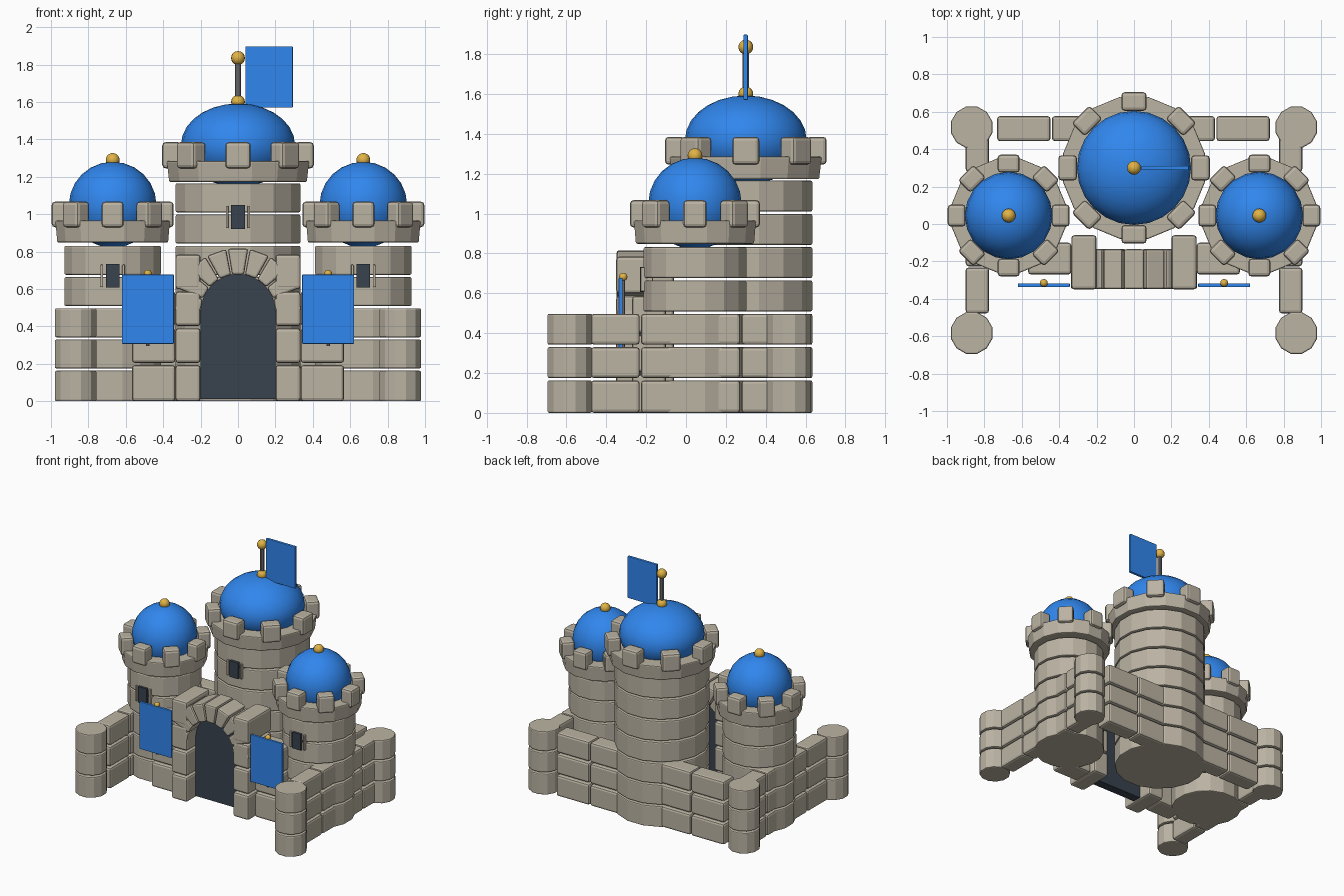
import bpy, bmesh
from math import pi, sin, cos, radians
from mathutils import Matrix, Vector

if "Cube" in bpy.data.objects:
    bpy.data.objects.remove(bpy.data.objects["Cube"])


def material(name, rgb):
    m = bpy.data.materials.new(name)
    m.diffuse_color = (*rgb, 1)
    m.use_nodes = True
    m.node_tree.nodes["Principled BSDF"].inputs["Base Color"].default_value = m.diffuse_color
    return m


STONE = material("stone", (0.50, 0.455, 0.37))
BLUE = material("blue", (0.03, 0.24, 0.85))
GOLD = material("gold", (0.75, 0.45, 0.06))
DARK = material("dark", (0.04, 0.055, 0.075))
STEEL = material("steel", (0.22, 0.22, 0.23))


def finish(name, bm, mat, bevel=0, limit=30, smooth=None):
    bmesh.ops.recalc_face_normals(bm, faces=bm.faces)
    me = bpy.data.meshes.new(name)
    bm.to_mesh(me)
    bm.free()
    me.materials.append(mat)
    ob = bpy.data.objects.new(name, me)
    bpy.context.collection.objects.link(ob)
    if bevel:
        b = ob.modifiers.new("bevel", 'BEVEL')
        b.width, b.segments = bevel, 2
        b.limit_method, b.angle_limit = 'ANGLE', radians(limit)
    if smooth:
        bpy.ops.object.select_all(action='DESELECT')
        ob.select_set(True)
        bpy.context.view_layer.objects.active = ob
        bpy.ops.object.shade_smooth_by_angle(angle=radians(smooth))
    return ob


def boxes(name, spans, mat=STONE, bevel=0.016):
    """Each span is (x0, x1, y0, y1, z0, z1)."""
    bm = bmesh.new()
    for x0, x1, y0, y1, z0, z1 in spans:
        m = Matrix.Translation(((x0 + x1) / 2, (y0 + y1) / 2, (z0 + z1) / 2))
        bmesh.ops.create_cube(bm, size=1, matrix=m @ Matrix.Diagonal((x1 - x0, y1 - y0, z1 - z0, 1)))
    return finish(name, bm, mat, bevel)


def drums(name, x, y, levels, r0, r1, sides, mat=STONE, bevel=0.008):
    """Stack of separate cylinders, one per (z0, z1) level."""
    bm = bmesh.new()
    for z0, z1 in levels:
        m = Matrix.Translation((x, y, (z0 + z1) / 2)) @ Matrix.Rotation(pi / sides, 4, 'Z')
        bmesh.ops.create_cone(bm, cap_ends=True, segments=sides, radius1=r0, radius2=r1, depth=z1 - z0, matrix=m)
    return finish(name, bm, mat, bevel, 50)


def ball(name, pos, r, rz, mat, u=16, v=10):
    bm = bmesh.new()
    bmesh.ops.create_uvsphere(bm, u_segments=u, v_segments=v, radius=1,
                              matrix=Matrix.Translation(pos) @ Matrix.Diagonal((r, r, rz, 1)))
    return finish(name, bm, mat, smooth=40)


def extruded(name, outlines, y0, y1, mat, bevel=0):
    """Extrude x-z outlines from y0 to y1."""
    bm = bmesh.new()
    for pts in outlines:
        face = bm.faces.new([bm.verts.new((x, y0, z)) for x, z in pts])
        ext = bmesh.ops.extrude_face_region(bm, geom=[face])
        verts = [g for g in ext["geom"] if isinstance(g, bmesh.types.BMVert)]
        bmesh.ops.translate(bm, verts=verts, vec=(0, y1 - y0, 0))
    return finish(name, bm, mat, bevel)


def courses(n, h=0.167, gap=0.008):
    return [(i * h + (gap if i else 0), (i + 1) * h - gap * 0.5) for i in range(n)]


# Battlement: eight bevelled blocks around a ring
def merlons(name, x, y, r_mid, z0, z1, width, depth):
    bm = bmesh.new()
    for i in range(8):
        m = (Matrix.Translation((x, y, (z0 + z1) / 2)) @ Matrix.Rotation(i * pi / 4, 4, 'Z')
             @ Matrix.Translation((r_mid, 0, 0)) @ Matrix.Diagonal((depth, width, z1 - z0, 1)))
        bmesh.ops.create_cube(bm, size=1, matrix=m)
    finish(name, bm, STONE, 0.018)


def window(name, x, y, z):
    boxes(name, [(x - 0.037, x + 0.037, y - 0.015, y + 0.05, z - 0.063, z + 0.063)], DARK, 0)
    boxes(name + "_jambs", [(x + s * 0.058 - 0.007, x + s * 0.058 + 0.007, y - 0.012, y + 0.05, z - 0.06, z + 0.06)
                            for s in (-1, 1)], STONE, 0.004)


# Central tower
drums("central_tower", 0, 0.3, courses(7), 0.34, 0.34, 16)
drums("central_tower_ring", 0, 0.3, [(1.172, 1.285)], 0.375, 0.388, 16)
merlons("central_merlons", 0, 0.3, 0.355, 1.245, 1.385, 0.135, 0.1)
ball("central_dome", (0, 0.3, 1.37), 0.305, 0.222, BLUE, 24, 14)
window("central_window", 0, -0.04, 0.985)

# Top flag and its pole
ball("central_finial", (0, 0.3, 1.60), 0.037, 0.037, GOLD)
drums("flag_pole", 0, 0.3, [(1.58, 1.84)], 0.017, 0.017, 10, STEEL, 0)
ball("flag_pole_ball", (0, 0.3, 1.835), 0.037, 0.037, GOLD)
boxes("top_flag", [(0.04, 0.293, 0.288, 0.31, 1.57, 1.897)], BLUE, 0.004)

# Parts that repeat on the left and right
for s, side in ((-1, "left"), (1, "right")):
    x = 0.67 * s
    drums(side + "_tower", x, 0.045, courses(5), 0.263, 0.263, 16)
    drums(side + "_tower_ring", x, 0.045, [(0.848, 0.965)], 0.302, 0.312, 16)
    merlons(side + "_merlons", x, 0.045, 0.278, 0.93, 1.067, 0.118, 0.096)
    ball(side + "_dome", (x, 0.045, 1.05), 0.234, 0.23, BLUE, 20, 12)
    ball(side + "_finial", (x, 0.045, 1.29), 0.037, 0.037, GOLD)
    window(side + "_window", x, -0.216, 0.67)

    # Corner posts and side wall
    for y, end in ((-0.583, "front"), (0.517, "back")):
        drums(f"{side}_{end}_post", 0.868 * s, y, courses(3), 0.115, 0.115, 12)
    xs = sorted((0.775 * s, 0.9 * s))
    boxes(side + "_wall", [(*xs, -0.478 + 0.252 * i, -0.232 + 0.252 * i, z0, z1)
                           for z0, z1 in courses(3) for i in range(4)])

    # Gate pillar and the lower wing beside it
    xs = sorted((0.2 * s, 0.335 * s))
    boxes(side + "_gate_pillar", [(*xs, -0.35, -0.06, z0, z1) for z0, z1 in courses(4, 0.197)])
    xs = sorted((0.335 * s, 0.567 * s))
    boxes(side + "_gate_wing", [(*xs, -0.27, -0.1, z0, z1) for z0, z1 in courses(3, 0.197)])

    # Hanging banner
    bx = 0.482 * s
    boxes(side + "_banner", [(bx - 0.139, bx + 0.139, -0.338, -0.318, 0.307, 0.677)], BLUE, 0.004)
    drums(side + "_banner_pole", bx, -0.315, [(0.295, 0.68)], 0.01, 0.01, 8, STEEL, 0)
    ball(side + "_banner_ball", (bx, -0.315, 0.682), 0.021, 0.021, GOLD, 12, 8)

# Back wall
boxes("back_wall", [(-0.732 + 0.293 * i, -0.446 + 0.293 * i, 0.443, 0.577, z0, z1)
                    for z0, z1 in courses(3) for i in range(5)])

# Gate arch of nine wedge stones
wedges = []
for i in range(9):
    a, b = radians(20 * i + 0.8), radians(20 * i + 19.2)
    wedges.append([(r * cos(t), 0.48 + r * sin(t)) for r, t in ((0.2, a), (0.34, a), (0.34, b), (0.2, b))])
extruded("gate_arch", wedges, -0.348, -0.135, STONE, 0.012)

# Round-topped gate door
door = [(-0.2, 0.012), (0.2, 0.012)] + [(0.2 * cos(pi * i / 16), 0.48 + 0.2 * sin(pi * i / 16)) for i in range(17)]
extruded("gate_door", [door], -0.24, -0.17, DARK)
